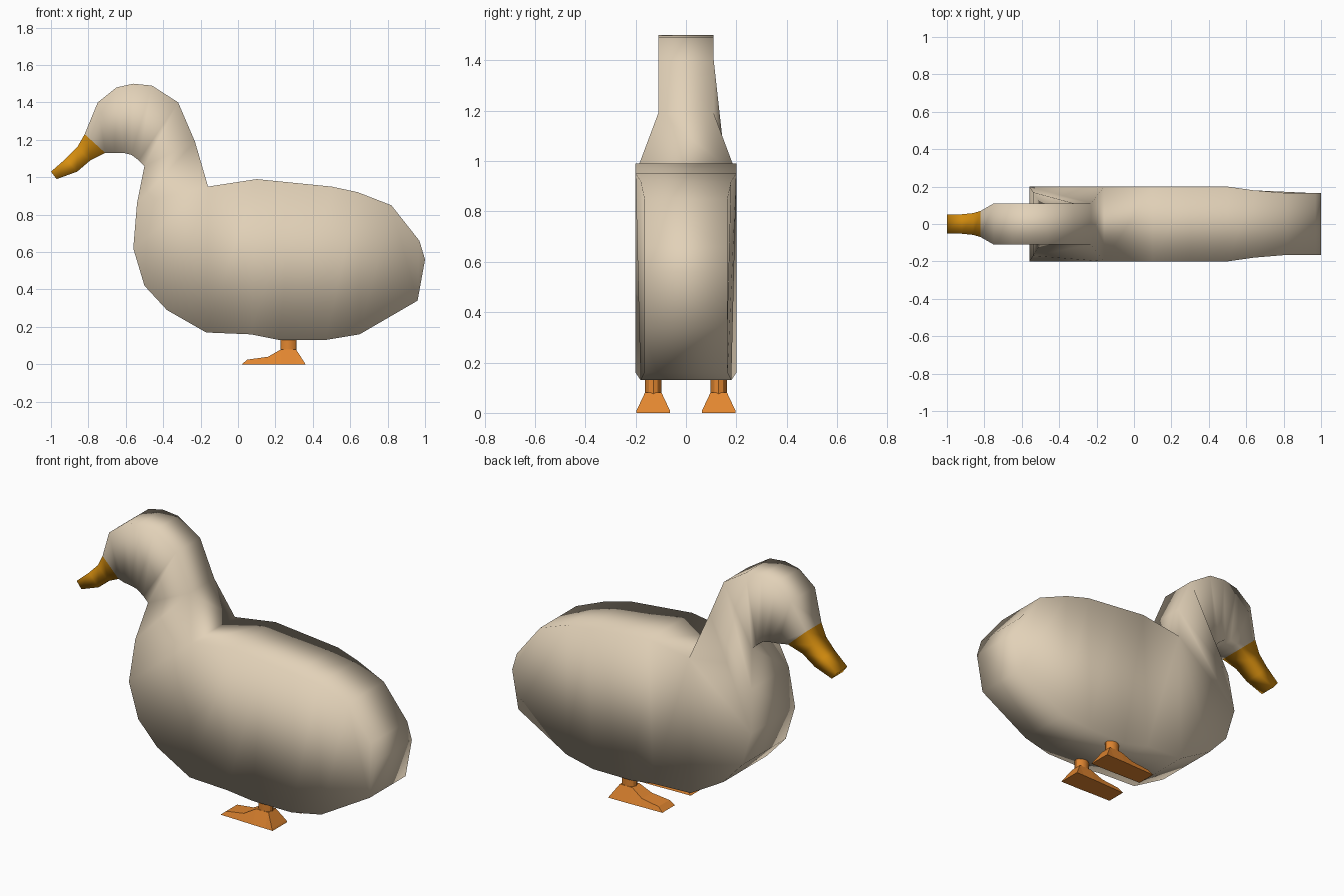
import bpy, bmesh

if "Cube" in bpy.data.objects:
    bpy.data.objects.remove(bpy.data.objects["Cube"])

def material(name, rgb):
    m = bpy.data.materials.new(name)
    m.diffuse_color = (*rgb, 1)
    m.use_nodes = True
    m.node_tree.nodes["Principled BSDF"].inputs["Base Color"].default_value = m.diffuse_color
    return m

cream = material("cream", (0.76, 0.64, 0.48))
yellow = material("beak yellow", (0.72, 0.29, 0.005))
orange = material("foot orange", (0.76, 0.24, 0.03))

def loft(name, sections, mats, cy=0.0, beak=0):
    """Loft rectangular sections (top x, z, half width, bottom x, z, half width)."""
    bm = bmesh.new()
    cache = {}

    def vert(x, y, z):
        key = (round(x, 4), round(y, 4), round(z, 4))
        if key not in cache:
            cache[key] = bm.verts.new(key)
        return cache[key]

    def face(vs, mat):
        vs = list(dict.fromkeys(vs))
        if len(vs) > 2:
            bm.faces.new(vs).material_index = mat

    rings = [[vert(tx, cy - tw, tz), vert(tx, cy + tw, tz),
              vert(bx, cy + bw, bz), vert(bx, cy - bw, bz)]
             for tx, tz, tw, bx, bz, bw in sections]
    for i, (a, b) in enumerate(zip(rings, rings[1:])):
        for k in range(4):
            n = (k + 1) % 4
            face([a[k], a[n], b[n], b[k]], 1 if i < beak else 0)
    face(rings[0], 1 if beak else 0)
    face(rings[-1], 0)
    bmesh.ops.recalc_face_normals(bm, faces=bm.faces)
    me = bpy.data.meshes.new(name)
    bm.to_mesh(me)
    bm.free()
    for m in mats:
        me.materials.append(m)
    ob = bpy.data.objects.new(name, me)
    bpy.context.collection.objects.link(ob)
    return ob

# Body, neck, head and beak: one flat-sided form from beak tip to tail
body = loft("duck_body", [
    (-1.00, 1.03, .05, -0.97, 0.99, .05),
    (-0.92, 1.10, .052, -0.86, 1.03, .05),
    (-0.86, 1.16, .058, -0.79, 1.09, .06),
    (-0.82, 1.23, .07, -0.71, 1.13, .08),
    (-0.75, 1.40, .11, -0.66, 1.13, .10),
    (-0.65, 1.48, .11, -0.61, 1.13, .11),
    (-0.56, 1.50, .11, -0.57, 1.12, .11),
    (-0.46, 1.49, .11, -0.53, 1.09, .11),
    (-0.32, 1.40, .11, -0.50, 1.06, .11),
    (-0.23, 1.19, .11, -0.54, 0.86, .17),
    (-0.16, 0.95, .20, -0.56, 0.62, .20),
    (-0.16, 0.95, .20, -0.50, 0.42, .20),
    (-0.16, 0.95, .20, -0.38, 0.29, .20),
    (-0.16, 0.95, .20, -0.17, 0.17, .20),
    (0.10, 0.99, .20, 0.07, 0.16, .20),
    (0.30, 0.97, .20, 0.22, 0.13, .18),
    (0.50, 0.95, .20, 0.47, 0.13, .18),
    (0.64, 0.92, .18, 0.65, 0.16, .165),
    (0.82, 0.85, .165, 0.96, 0.34, .165),
    (0.97, 0.66, .165, 1.00, 0.56, .165),
], [cream, yellow], beak=3)
body.data.shade_smooth()

# Webbed feet and short legs, one pair
for side, cy in (("right", -.13), ("left", .13)):
    loft(side + "_foot", [
        (0.05, 0.025, .050, 0.02, 0.0, .058),
        (0.16, 0.040, .045, 0.16, 0.0, .062),
        (0.23, 0.080, .033, 0.23, 0.0, .065),
        (0.31, 0.080, .033, 0.31, 0.0, .066),
        (0.355, 0.01, .066, 0.36, 0.0, .067),
    ], [orange], cy)
    bpy.ops.mesh.primitive_cylinder_add(vertices=12, radius=1, depth=0.12,
                                        location=(0.27, cy, 0.13))
    leg = bpy.context.object
    leg.name = side + "_leg"
    leg.scale = (0.043, 0.033, 1)
    leg.data.materials.append(orange)
    bpy.ops.object.transform_apply(location=False, rotation=False, scale=True)
    bpy.ops.object.shade_smooth_by_angle()
